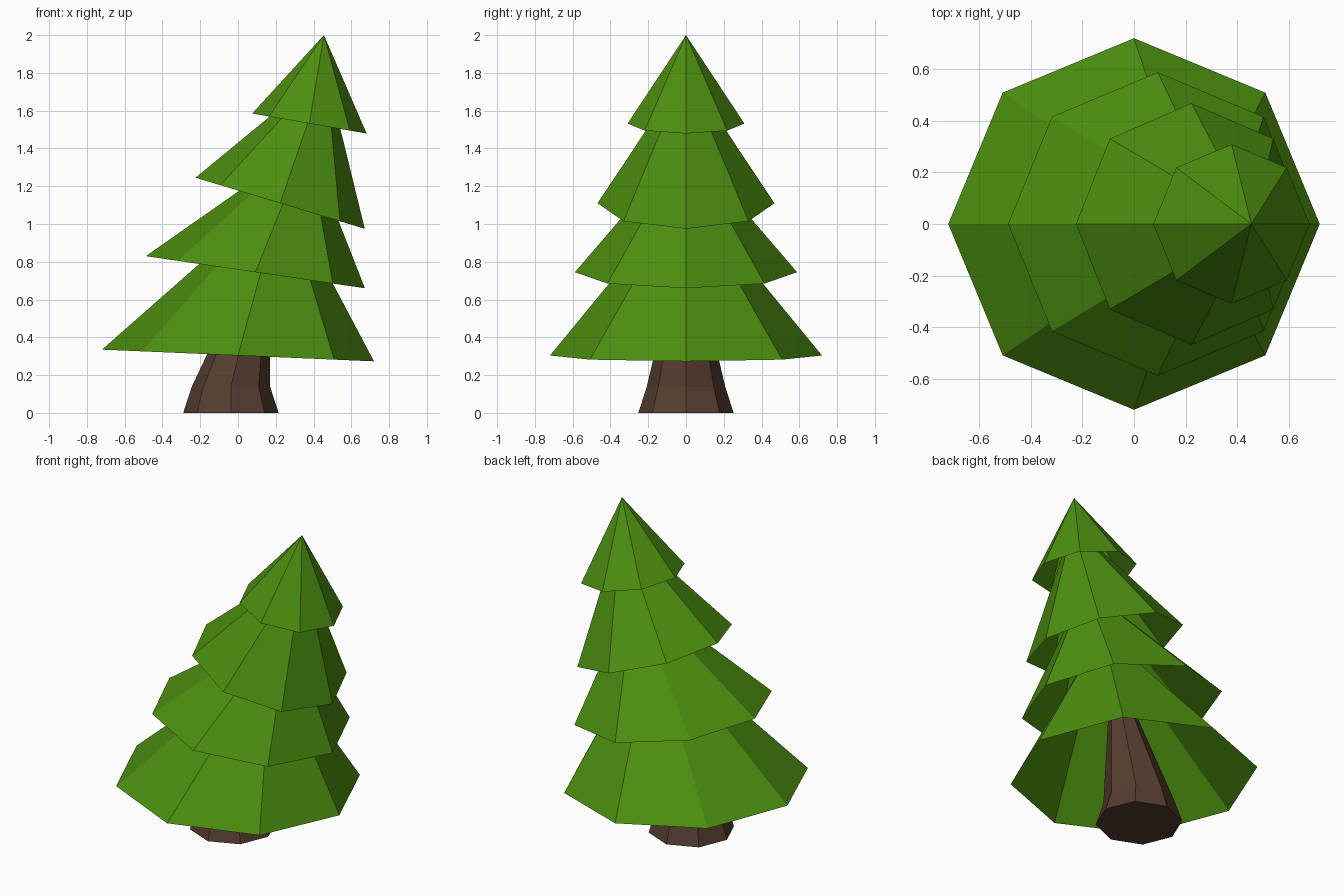
import bpy, bmesh, math

if "Cube" in bpy.data.objects:
    bpy.data.objects.remove(bpy.data.objects["Cube"])

SIDES = 8


def material(name, rgb):
    m = bpy.data.materials.new(name)
    m.diffuse_color = (*rgb, 1.0)
    m.use_nodes = True
    m.node_tree.nodes["Principled BSDF"].inputs["Base Color"].default_value = m.diffuse_color
    return m


def ring(bm, cx, z, half_x, half_y, drop):
    """Octagon with corners on the axes, tilted so its +x side is lower by drop."""
    verts = []
    for i in range(SIDES):
        a = 2 * math.pi * i / SIDES
        verts.append(bm.verts.new((cx + half_x * math.cos(a), half_y * math.sin(a),
                                   z - drop * math.cos(a))))
    return verts


def finish(bm, name, mat, outward=True):
    if outward:
        bmesh.ops.recalc_face_normals(bm, faces=bm.faces)
    mesh = bpy.data.meshes.new(name)
    bm.to_mesh(mesh)
    bm.free()
    mesh.materials.append(mat)
    obj = bpy.data.objects.new(name, mesh)
    bpy.context.collection.objects.link(obj)
    return obj


green = material("needle green", (0.073, 0.275, 0.005))
brown = material("bark brown", (0.093, 0.047, 0.029))

# Foliage tiers: open leaning cones with tilted rims
# rim centre x, rim z, half width x, half width y, rim drop, apex x, apex z
tiers = {
    "lowest_branches": (0.0, 0.304, 0.72, 0.72, 0.031, 0.24, 1.18),
    "lower_branches": (0.092, 0.745, 0.58, 0.588, 0.085, 0.37, 1.43),
    "upper_branches": (0.223, 1.11, 0.448, 0.468, 0.135, 0.466, 1.815),
    "tree_top": (0.378, 1.532, 0.303, 0.309, 0.053, 0.455, 2.0),
}
for name, (cx, z, hx, hy, drop, ax, az) in tiers.items():
    bm = bmesh.new()
    rim = ring(bm, cx, z, hx, hy, drop)
    apex = bm.verts.new((ax, 0, az))
    for i in range(SIDES):
        bm.faces.new((rim[i], rim[(i + 1) % SIDES], apex))
    finish(bm, name, green, outward=False)

# Trunk: flared octagonal foot, then a leaning taper up inside the branches
bm = bmesh.new()
levels = [(-0.0375, 0.0, 0.2525), (-0.0375, 0.137, 0.208), (0.107, 0.75, 0.064)]
rings = [ring(bm, cx, z, r, r, 0) for cx, z, r in levels]
for lo, hi in zip(rings, rings[1:]):
    for i in range(SIDES):
        j = (i + 1) % SIDES
        bm.faces.new((lo[i], lo[j], hi[j], hi[i]))
bm.faces.new(rings[0][::-1])
bm.faces.new(rings[-1])
finish(bm, "trunk", brown)
